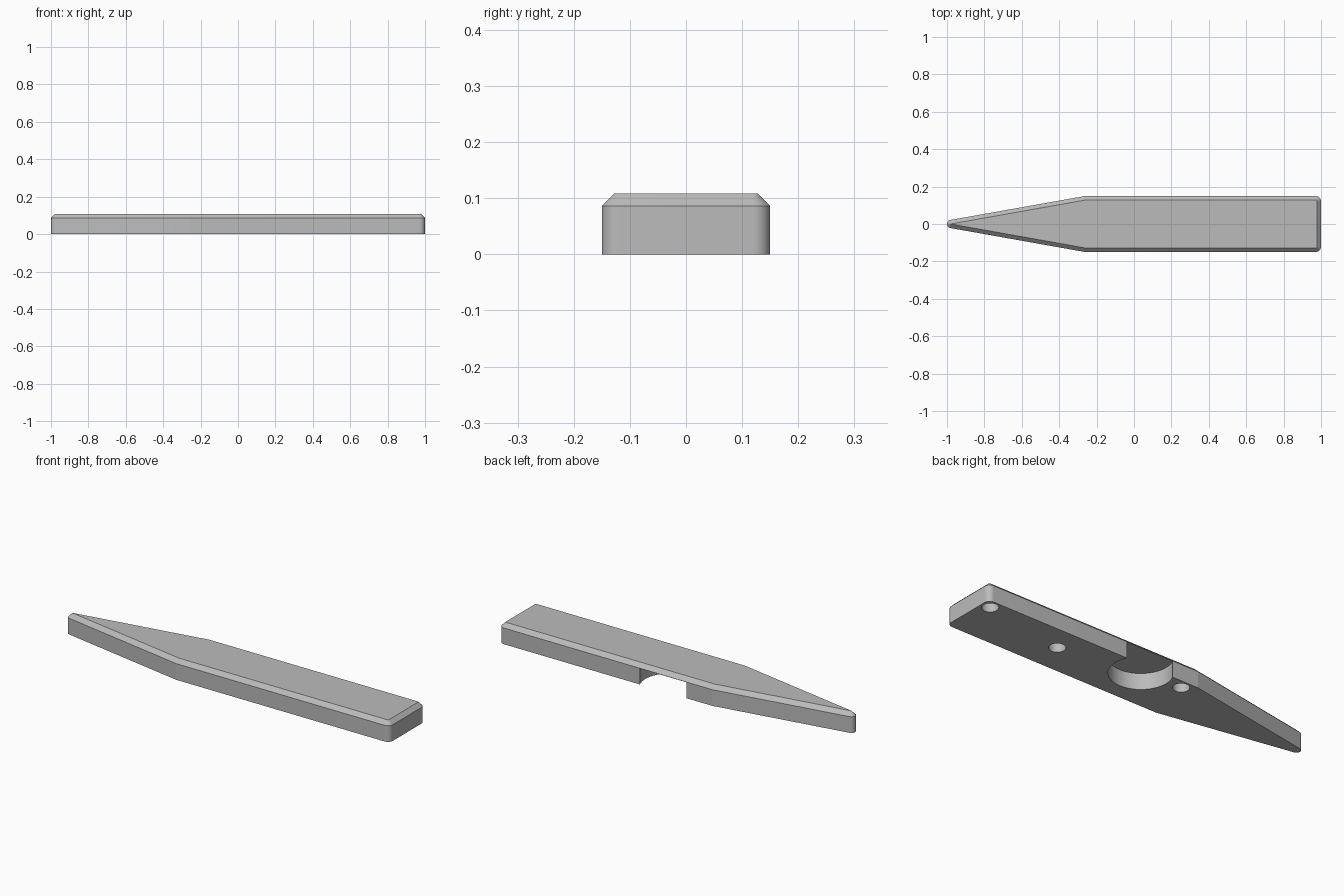
import bpy, bmesh, math

if "Cube" in bpy.data.objects:
    bpy.data.objects.remove(bpy.data.objects["Cube"], do_unlink=True)

WIDTH, HEIGHT, CHAMFER = 0.15, 0.108, 0.0215   # half width, thickness, top bevel
SHOULDER, TAPER = -0.26, math.radians(10.1)
END_R, TIP_R = 0.03, 0.022

grey = bpy.data.materials.new("plain_grey")
grey.use_nodes = True
grey.diffuse_color = (0.5, 0.5, 0.5, 1)
grey.node_tree.nodes["Principled BSDF"].inputs["Base Color"].default_value = grey.diffuse_color


def arc(cx, cy, r, a0, a1, n):
    steps = [a0 + (a1 - a0) * i / n for i in range(n + 1)]
    return [(cx + r * math.cos(a), cy + r * math.sin(a)) for a in steps]


def outline(inset):
    """Pointed plan outline, moved inwards by inset."""
    q = math.pi / 2
    c = WIDTH - END_R
    sx, sy = SHOULDER + inset * math.tan(TAPER / 2), WIDTH - inset
    pts = arc(1 - END_R, -c, END_R - inset, -q, 0, 14)
    pts += arc(1 - END_R, c, END_R - inset, 0, q, 14)
    pts.append((sx, sy))
    pts += arc(TIP_R - 1, 0, TIP_R - inset, q + TAPER, 3 * q - TAPER, 24)
    pts.append((sx, -sy))
    return pts


def loft(name, rings):
    """Closed solid through stacked (outline, height) rings."""
    bm = bmesh.new()
    loops = [[bm.verts.new((x, y, z)) for x, y in pts] for pts, z in rings]
    n = len(loops[0])
    for low, high in zip(loops, loops[1:]):
        for i in range(n):
            j = (i + 1) % n
            bm.faces.new((low[i], low[j], high[j], high[i]))
    bm.faces.new(loops[0][::-1])
    bm.faces.new(loops[-1])
    bmesh.ops.recalc_face_normals(bm, faces=bm.faces)
    mesh = bpy.data.meshes.new(name)
    bm.to_mesh(mesh)
    bm.free()
    mesh.materials.append(grey)
    obj = bpy.data.objects.new(name, mesh)
    bpy.context.collection.objects.link(obj)
    return obj


def cut(body, x, y, r, depth, n):
    """Round blind recess in the underside."""
    ring = arc(x, y, r, 0, math.tau, n)[:-1]
    cutter = loft("recess_cutter", [(ring, -0.05), (ring, depth)])
    cutter.hide_render = True
    mod = body.modifiers.new("recess", "BOOLEAN")
    mod.operation, mod.solver, mod.object = "DIFFERENCE", "EXACT", cutter
    bpy.ops.object.modifier_apply(modifier=mod.name)
    bpy.data.objects.remove(cutter, do_unlink=True)


# Tapered bar with a chamfered top
body = loft("pointed_bar", [(outline(0), 0), (outline(0), HEIGHT - CHAMFER),
                            (outline(CHAMFER), HEIGHT)])
bpy.ops.object.select_all(action="DESELECT")
body.select_set(True)
bpy.context.view_layer.objects.active = body

# Round pocket open to the back edge
cut(body, 0.03, 0.085, 0.152, 0.085, 96)

# Small blind holes
for x, y in ((0.95, 0.1), (0.475, 0.015), (-0.2, 0.1)):
    cut(body, x, y, 0.04, 0.06, 48)

bpy.ops.object.shade_smooth_by_angle(angle=math.radians(9))
